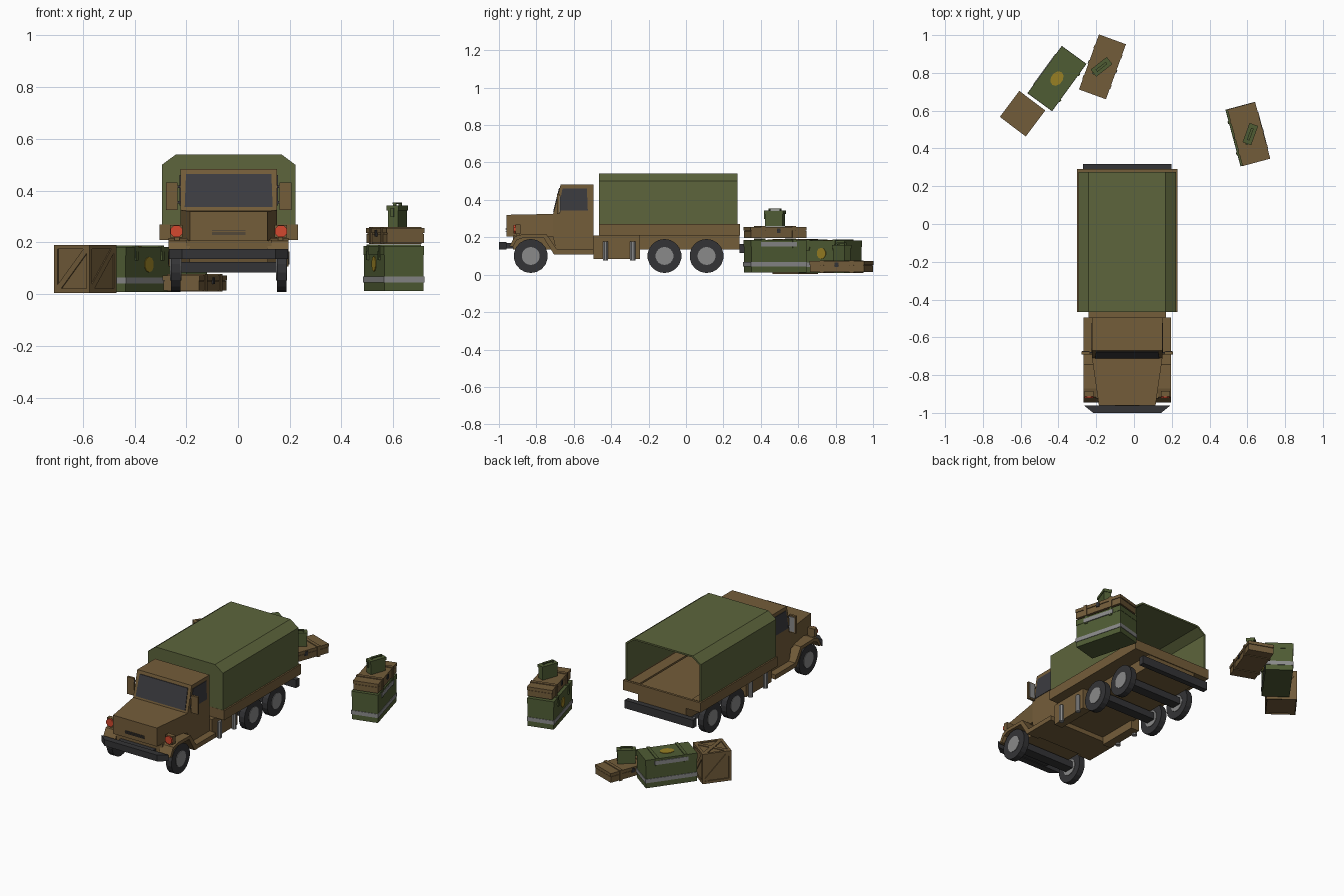
import bpy, bmesh, math
from mathutils import Matrix

if "Cube" in bpy.data.objects:
    bpy.data.objects.remove(bpy.data.objects["Cube"])

def mat(name, r, g, b):
    m = bpy.data.materials.new(name)
    m.diffuse_color = [((c / 255 + .055) / 1.055) ** 2.4 for c in (r, g, b)] + [1]
    m.use_nodes = True
    m.node_tree.nodes["Principled BSDF"].inputs["Base Color"].default_value = m.diffuse_color
    return m

BROWN = mat("truck brown", 116, 93, 58)
WOOD = mat("crate wood", 114, 92, 58)
CANVAS = mat("canvas green", 93, 101, 60)
GREEN = mat("crate green", 79, 92, 52)
BLACK = mat("rubber black", 52, 52, 54)
GLASS = mat("dark glass", 60, 60, 64)
GREY = mat("metal grey", 138, 138, 138)
RED = mat("lamp red", 212, 72, 46)
GOLD = mat("patch yellow", 152, 128, 36)
T = Matrix.Translation((-.036, 0, 0))        # truck centre line
AX = {'x': lambda a, p: (a, p[0], p[1]), 'y': lambda a, p: (p[0], a, p[1]), 'z': lambda a, p: (p[0], p[1], a)}

def finish(name, bm, m, M):
    bmesh.ops.recalc_face_normals(bm, faces=bm.faces)
    me = bpy.data.meshes.new(name)
    bm.to_mesh(me)
    bm.free()
    me.materials.append(m)
    ob = bpy.data.objects.new(name, me)
    ob.matrix_world = M
    bpy.context.collection.objects.link(ob)
    return ob

def loft(name, ring_a, ring_b, m, M=T):
    bm = bmesh.new()
    A = [bm.verts.new(p) for p in ring_a]
    B = [bm.verts.new(p) for p in ring_b]
    bm.faces.new(A)
    bm.faces.new(B[::-1])
    for i in range(len(A)):
        j = (i + 1) % len(A)
        bm.faces.new((A[j], A[i], B[i], B[j]))
    return finish(name, bm, m, M)

def prism(name, pts, axis, a, b, m, M=T):
    f = AX[axis]
    return loft(name, [f(a, p) for p in pts], [f(b, p) for p in pts], m, M)

def box(name, x, y, z, m, M=T):
    return prism(name, [(x[0], y[0]), (x[1], y[0]), (x[1], y[1]), (x[0], y[1])], 'z', z[0], z[1], m, M)

def ngon(n, r, c=(0, 0), sx=1):
    return [(c[0] + sx * r * math.cos(2 * math.pi * (i + .5) / n),
             c[1] + r * math.sin(2 * math.pi * (i + .5) / n)) for i in range(n)]

# ---- cargo bed and canvas
box("bed_floor", (-.267, .267), (-.465, .29), (.21, .225), BROWN)
for s in (-1, 1):
    box("bed_side", (s * .267, s * .25), (-.465, .29), (.225, .27), BROWN)
    box("bed_bench", (s * .25, s * .18), (-.45, .25), (.245, .257), BROWN)
box("bed_headboard", (-.25, .25), (-.465, -.45), (.225, .27), BROWN)
box("bed_tailgate", (-.25, .25), (.275, .29), (.225, .27), BROWN)
half = [(.258, .265), (.258, .50), (.204, .54)]
inner = [(.248, .265), (.248, .495), (.2, .53)]
arch = half + [(-x, z) for x, z in half[::-1]] + [(-x, z) for x, z in inner] + inner[::-1]
prism("canvas_cover", arch, 'y', -.465, .275, CANVAS)
prism("canvas_front_wall", inner + [(-x, z) for x, z in inner[::-1]], 'y', -.464, -.455, CANVAS)

# ---- chassis
box("chassis", (-.165, .165), (-.925, .285), (.135, .21), BROWN)
box("rear_bumper", (-.235, .235), (.285, .318), (.115, .165), BLACK)
prism("front_bumper", [(-.23, -.96), (-.18, -1), (.18, -1), (.23, -.96)], 'z', .136, .175, BLACK)
box("bumper_mount", (-.12, .12), (-.965, -.92), (.14, .17), BLACK)
for s in (-1, 1):
    box("side_tank", (s * .15, s * .205), (-.495, -.245), (.085, .21), BROWN)
    for y in (-.43, -.285):
        prism("tank_strap", ngon(8, .015, (s * .208, y)), 'z', .075, .178, GREY)

# ---- wheels and axles
for y in (-.83, -.115, .11):
    box("axle", (-.2, .2), (y - .03, y + .03), (.083, .125), BLACK)
    for s in (-1, 1):
        prism("tyre", ngon(18, .091, (y, .1)), 'x', s * .186, s * .223, BLACK)
        prism("wheel_hub", ngon(18, .048, (y, .1)), 'x', s * .183, s * .226, GREY)

# ---- cab and hood
prism("cab", [(-.69, .107), (-.71, .2), (-.71, .325), (-.67, .483), (-.495, .483), (-.495, .107)],
      'x', -.187, .187, BROWN)
ring = lambda w, y, z0, z1: [(-w, y, z0), (w, y, z0), (w, y, z1), (-w, y, z1)]
loft("hood", ring(.15, -.96, .205, .32), ring(.187, -.705, .205, .325), BROWN)
for i in range(3):
    box("grille_slat", (-.065, .065), (-.964, -.958), (.231 + i * .007, .234 + i * .007), BLACK)
wind = lambda w, t, o: [(s * w, -.71 + .04 * t - o, .325 + .158 * t) for s in (-1, 1)]
glass = lambda o: wind(.17, .08, o) + wind(.165, .88, o)[::-1]
loft("windshield", glass(-.004), glass(.004), GLASS)
fender = [(-.945, .15), (-.915, .205), (-.87, .217), (-.745, .215), (-.69, .135), (-.495, .135),
          (-.495, .107), (-.705, .107), (-.76, .195), (-.87, .197), (-.905, .185), (-.925, .15)]
for s in (-1, 1):
    prism("side_window", [(-.685, .343), (-.66, .46), (-.53, .46), (-.525, .343)], 'x', s * .18, s * .19, GLASS)
    prism("fender_and_step", fender, 'x', s * .15, s * .232, BROWN)
    box("headlight_post", (s * .19, s * .21), (-.905, -.89), (.2, .225), BROWN)
    box("headlight_housing", (s * .178, s * .226), (-.912, -.885), (.218, .268), BROWN)
    prism("headlight", ngon(8, .025, (s * .202, .243)), 'y', -.921, -.912, RED)
    box("mirror", (s * .197, s * .243), (-.69, -.676), (.325, .432), BROWN)
    box("mirror_glass", (s * .202, s * .238), (-.676, -.672), (.333, .424), GREY)
    for z in (.35, .41):
        box("mirror_arm", (s * .18, s * .2), (-.686, -.678), (z, z + .01), BLACK)

# ---- supplies
def place(x, y, z, deg):
    return Matrix.Translation((x, y, z)) @ Matrix.Rotation(math.radians(deg), 4, 'Z')

def green_chest(M):
    w, l = .078, .152
    box("chest_body", (-w, w), (-l, l), (0, .172), GREEN, M)
    box("chest_lid_top", (-w - .002, w + .002), (-l - .002, l + .002), (.14, .174), GREEN, M)
    box("chest_stripe", (-w - .003, w + .003), (-l - .003, l + .003), (.032, .056), GREY, M)
    box("chest_side_plate", (-w - .006, -w), (-.1, .1), (.138, .162), GREY, M)
    prism("chest_patch_side", ngon(10, .03, (0, .105)), 'x', w, w + .003, GOLD, M)
    prism("chest_patch_top", ngon(10, .042, (0, 0), .75), 'z', .172, .177, GOLD, M)
    for y in (-.085, .085):
        box("chest_band", (-w - .005, w + .005), (y - .009, y + .009), (.13, .179), GREEN, M)
        box("chest_latch", (w, w + .008), (y - .007, y + .007), (.12, .155), GREEN, M)

def flat_crate(M):
    w, l = .074, .153
    box("crate_body", (-w, w), (-l, l), (.004, .04), WOOD, M)
    box("crate_lid", (-w - .002, w + .002), (-l - .002, l + .002), (.043, .062), WOOD, M)
    box("crate_core", (-w + .003, w - .003), (-l + .003, l - .003), (.038, .045), WOOD, M)
    for y in (-.085, .085):
        box("crate_batten", (-w - .005, w + .005), (y - .01, y + .01), (0, .067), WOOD, M)
    for s in (-1, 1):
        box("crate_latch", (s * w, s * (w + .006)), (-.01, .01), (.03, .055), BLACK, M)

def ammo_can(M):
    box("can_body", (-.021, .021), (-.05, .05), (0, .068), GREEN, M)
    box("can_lid", (-.024, .024), (-.054, .054), (.066, .084), GREEN, M)
    box("can_handle", (-.007, .007), (-.034, .034), (.09, .096), GREEN, M)
    for y in (-.034, .028):
        box("can_handle_post", (-.006, .006), (y, y + .006), (.084, .092), GREEN, M)
    box("can_latch", (-.006, .006), (-.06, -.053), (.04, .075), GREEN, M)

def braced_crate(M):
    h, c, t, H = .086, .08, .016, .185
    box("braced_core", (-c, c), (-c, c), (.006, H - .006), WOOD, M)
    for k in range(4):
        R = M @ Matrix.Rotation(k * math.pi / 2, 4, 'Z')
        box("braced_rail_low", (-h, h), (-h, -c), (0, t), WOOD, R)
        box("braced_rail_top", (-h, h), (-h, -h + t), (H - t, H), WOOD, R)
        box("braced_post", (-h, -h + t), (-h, -h + t), (t, H - t), WOOD, R)
        a, b = h - t, .016
        prism("braced_diagonal", [(-a, t), (-a + b, t), (a, H - t - b), (a, H - t), (a - b, H - t), (-a, t + b)],
              'y', -h + .001, -c, WOOD, R)
        if k < 2:
            prism("braced_top_diagonal", [(-a, -a), (-a + b, -a), (a, a - b), (a, a), (a - b, a), (-a, -a + b)],
                  'z', H - .007, H - .002 + k * .001, WOOD, R)

# right stack
green_chest(place(.602, .476, .012, 195))
flat_crate(place(.608, .476, .193, 15))
ammo_can(place(.616, .476, .258, -20))
# left group
green_chest(place(-.408, .77, .009, -36))
braced_crate(place(-.59, .584, .005, -37))
flat_crate(place(-.167, .832, .01, -20))
ammo_can(place(-.172, .832, .075, -52))
